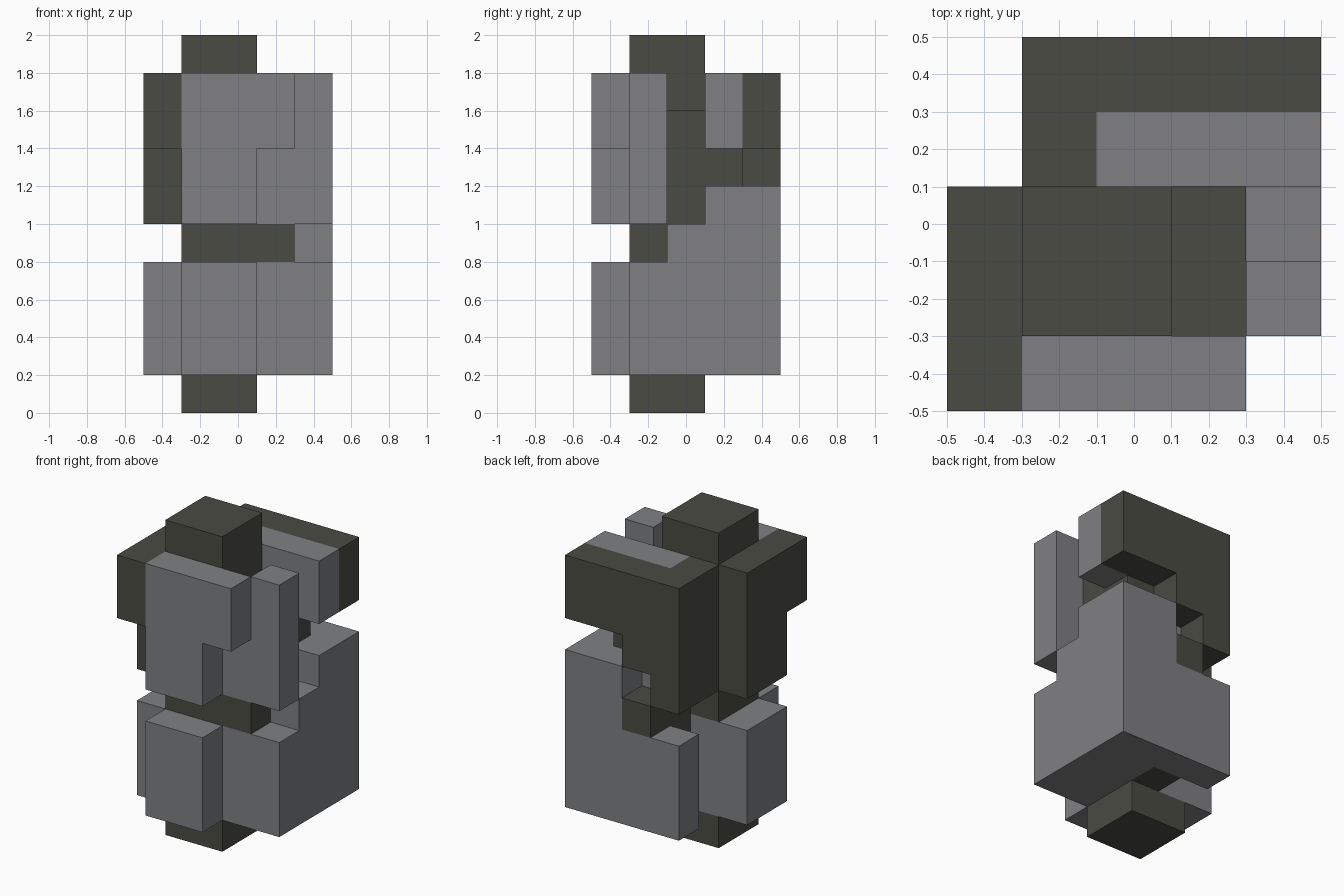
import bpy
import bmesh

cube = bpy.data.objects.get("Cube")
if cube:
    bpy.data.objects.remove(cube, do_unlink=True)


def make_material(name, rgb):
    mat = bpy.data.materials.new(name)
    mat.use_nodes = True
    mat.diffuse_color = (*rgb, 1)
    mat.node_tree.nodes["Principled BSDF"].inputs["Base Color"].default_value = (*rgb, 1)
    return mat


LIGHT = make_material("light_grey", (0.214, 0.217, 0.224))
DARK = make_material("dark_grey", (0.070, 0.070, 0.058))


def prism(name, mat, axis, profile, lo, hi):
    """Extrude a (y, z) profile along x, or an (x, z) profile along y."""
    bm = bmesh.new()
    place = (lambda a, b: (lo, a, b)) if axis == "x" else (lambda a, b: (a, lo, b))
    face = bm.faces.new([bm.verts.new(place(a, b)) for a, b in profile])
    new = bmesh.ops.extrude_face_region(bm, geom=[face])["geom"]
    step = (hi - lo, 0, 0) if axis == "x" else (0, hi - lo, 0)
    bmesh.ops.translate(bm, vec=step, verts=[v for v in new if isinstance(v, bmesh.types.BMVert)])
    bmesh.ops.recalc_face_normals(bm, faces=bm.faces)
    mesh = bpy.data.meshes.new(name)
    bm.to_mesh(mesh)
    bm.free()
    mesh.materials.append(mat)
    obj = bpy.data.objects.new(name, mesh)
    bpy.context.collection.objects.link(obj)
    return obj


def box(name, mat, x, y, z):
    corners = [(y[0], z[0]), (y[1], z[0]), (y[1], z[1]), (y[0], z[1])]
    return prism(name, mat, "x", corners, *x)


# Dark core: foot, spine, upper column and its side extensions
box("foot", DARK, (-0.3, 0.1), (-0.3, 0.1), (0, 0.2))
box("lower_spine", DARK, (-0.1, 0.1), (-0.3, 0.3), (0.2, 0.8))
box("upper_column", DARK, (-0.3, 0.1), (-0.3, 0.1), (0.8, 2.0))
prism("column_side", DARK, "x",
      [(-0.3, 0.8), (0.1, 0.8), (0.1, 1.6), (-0.3, 1.6),
       (-0.3, 1.4), (-0.1, 1.4), (-0.1, 1.0), (-0.3, 1.0)], 0.1, 0.3)
box("rear_strut", DARK, (-0.1, 0.1), (0.1, 0.5), (0.8, 1.0))
box("rear_link", DARK, (-0.1, 0.3), (0.1, 0.3), (1.2, 1.4))
box("rear_filler", LIGHT, (-0.1, 0.1), (0.1, 0.3), (1.0, 1.2))

# Lower shell
prism("lower_outer_shell", LIGHT, "x",
      [(-0.3, 0.2), (0.5, 0.2), (0.5, 1.2), (0.1, 1.2),
       (0.1, 1.0), (-0.1, 1.0), (-0.1, 0.8), (-0.3, 0.8)], 0.3, 0.5)
prism("lower_inner_shell", LIGHT, "x",
      [(-0.3, 0.2), (0.5, 0.2), (0.5, 1.2), (0.1, 1.2), (0.1, 0.8), (-0.3, 0.8)], 0.1, 0.3)
box("lower_front_plate", LIGHT, (-0.3, 0.1), (-0.5, -0.3), (0.2, 0.8))
box("lower_side_plate", LIGHT, (-0.5, -0.1), (-0.3, 0.1), (0.2, 0.8))
box("lower_back_plate", LIGHT, (-0.3, 0.1), (0.3, 0.5), (0.2, 0.8))

# Upper shell
prism("upper_front_plate", LIGHT, "y",
      [(-0.3, 1.0), (0.1, 1.0), (0.1, 1.4), (0.3, 1.4), (0.3, 1.8), (-0.3, 1.8)], -0.5, -0.3)
prism("upper_post", LIGHT, "y",
      [(0.1, 1.0), (0.5, 1.0), (0.5, 1.8), (0.3, 1.8), (0.3, 1.4), (0.1, 1.4)], -0.3, -0.1)
prism("upper_side_block", DARK, "x",
      [(-0.5, 1.4), (-0.3, 1.4), (-0.3, 1.0), (0.1, 1.0), (0.1, 1.8), (-0.5, 1.8)], -0.5, -0.3)
prism("upper_back_plate", DARK, "y",
      [(-0.3, 1.0), (-0.1, 1.0), (-0.1, 1.2), (0.1, 1.2),
       (0.1, 1.4), (0.5, 1.4), (0.5, 1.8), (-0.3, 1.8)], 0.3, 0.5)
box("upper_back_return", DARK, (-0.3, -0.1), (0.1, 0.3), (1.0, 1.8))
box("upper_back_inset", LIGHT, (-0.1, 0.5), (0.1, 0.3), (1.4, 1.8))
